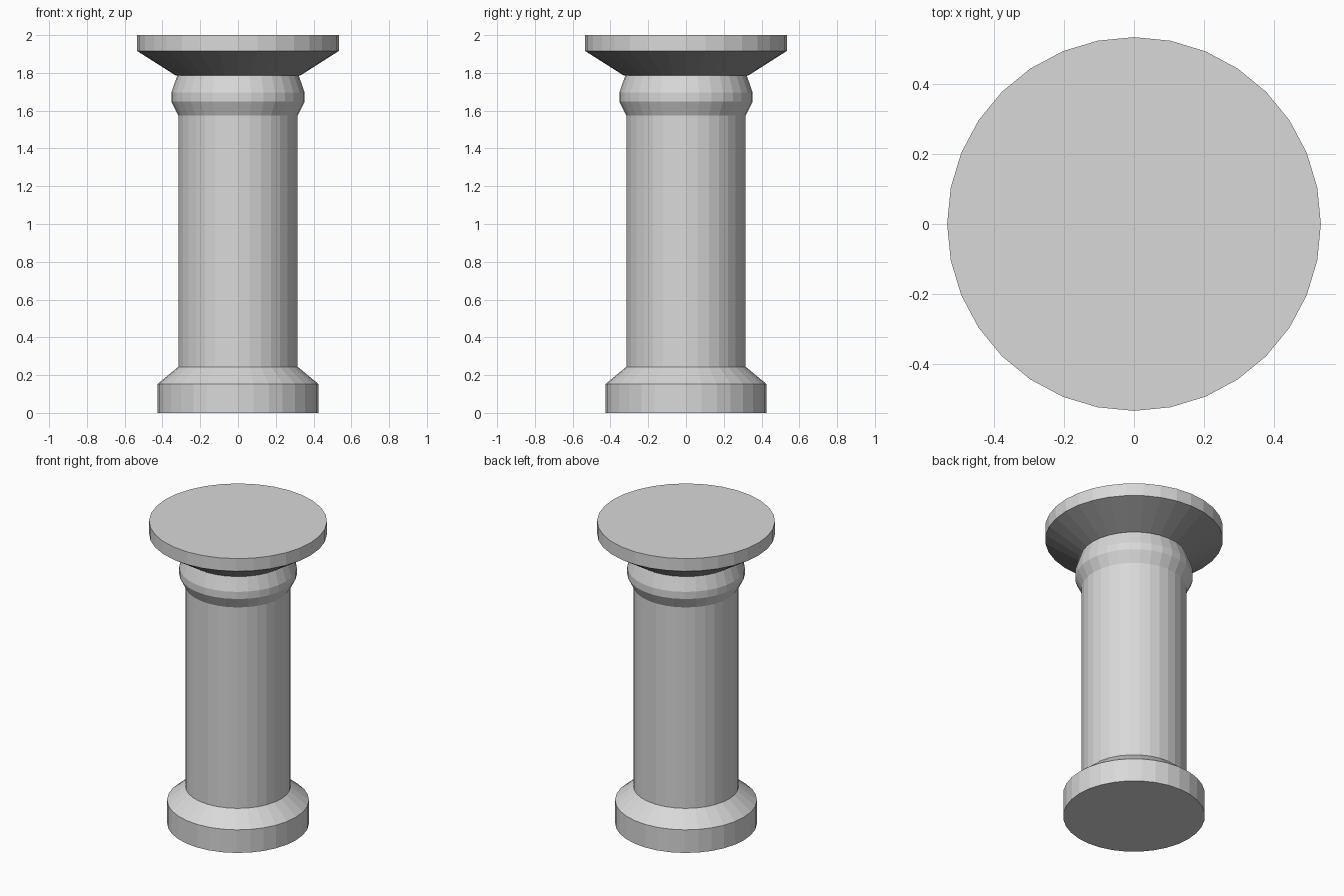
import bpy, bmesh, math

if "Cube" in bpy.data.objects:
    bpy.data.objects.remove(bpy.data.objects["Cube"])

SIDES = 32


def material(name, value):
    m = bpy.data.materials.new(name)
    m.diffuse_color = (value, value, value, 1)
    m.use_nodes = True
    m.node_tree.nodes["Principled BSDF"].inputs["Base Color"].default_value = m.diffuse_color
    return m


light = material("light_grey_stone", 0.69)
dark = material("dark_grey_stone", 0.3)


def turned(name, profile, mat):
    """Closed flat-shaded solid of revolution from (radius, height) points, bottom to top."""
    bm = bmesh.new()
    rings = []
    for r, z in profile:
        rings.append([bm.verts.new((r * math.cos(2 * math.pi * i / SIDES),
                                    r * math.sin(2 * math.pi * i / SIDES), z))
                      for i in range(SIDES)])
    for a, b in zip(rings, rings[1:]):
        for i in range(SIDES):
            j = (i + 1) % SIDES
            bm.faces.new((a[i], a[j], b[j], b[i]))
    bm.faces.new(rings[0][::-1])
    bm.faces.new(rings[-1])
    mesh = bpy.data.meshes.new(name)
    bm.to_mesh(mesh)
    bm.free()
    mesh.materials.append(mat)
    obj = bpy.data.objects.new(name, mesh)
    bpy.context.collection.objects.link(obj)
    return obj


# Stepped foot with sloping shoulder
turned("base", [(0.426, 0), (0.426, 0.153), (0.316, 0.244)], light)
# Plain column
turned("shaft", [(0.316, 0.244), (0.316, 1.575)], light)
# Rounded ring under the capital
turned("collar", [(0.316, 1.575), (0.353, 1.648), (0.353, 1.695),
                  (0.33, 1.762), (0.322, 1.785)], light)
# Flared capital: dark sloping underside, light flat slab on top
capital = turned("capital", [(0.328, 1.785), (0.534, 1.916), (0.534, 2.0)], light)
capital.data.materials.append(dark)
for face in capital.data.polygons:
    if face.center.z < 1.9 and abs(face.normal.z) < 0.95:
        face.material_index = 1
